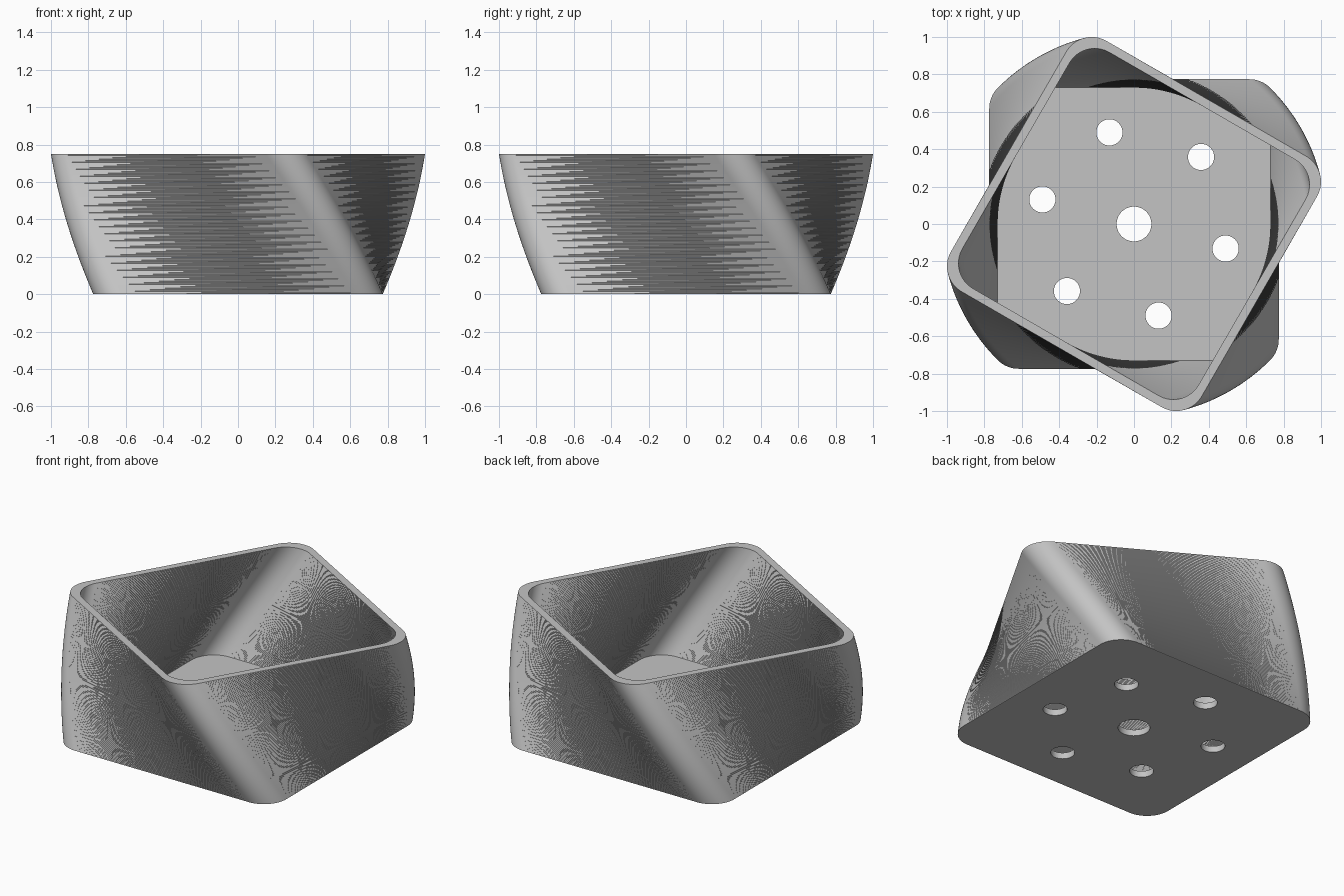
import bpy, bmesh
from math import sin, cos, pi, radians

cube = bpy.data.objects.get("Cube")
if cube:
    bpy.data.objects.remove(cube, do_unlink=True)

HEIGHT, FLOOR = 0.75, 0.04
OUTER, INNER, CORNER = 0.774, 0.729, 0.157
TWIST = radians(-30)
SLICES, CORNER_STEPS, HOLE_STEPS = 100, 16, 48

grey = bpy.data.materials.new("light_grey")
grey.use_nodes = True
grey.diffuse_color = (0.55, 0.55, 0.55, 1)
grey.node_tree.nodes["Principled BSDF"].inputs["Base Color"].default_value = grey.diffuse_color

bm = bmesh.new()


def rounded_square(half, angle):
    """Counter-clockwise outline of a rounded square, turned by angle."""
    points = []
    for corner in range(4):
        mid = pi / 4 + corner * pi / 2
        reach = (half - CORNER) * 2 ** 0.5
        for i in range(CORNER_STEPS + 1):
            a = mid - pi / 4 + i / CORNER_STEPS * pi / 2
            x = reach * cos(mid) + CORNER * cos(a)
            y = reach * sin(mid) + CORNER * sin(a)
            points.append((x * cos(angle) - y * sin(angle), x * sin(angle) + y * cos(angle)))
    return points


def ring(points, z):
    return [bm.verts.new((x, y, z)) for x, y in points]


def bridge(low, high):
    """Band of triangle pairs between two matching rings."""
    for i in range(len(low)):
        j = (i + 1) % len(low)
        bm.faces.new((low[i], low[j], high[j]))
        bm.faces.new((low[i], high[j], high[i]))


def twisted_wall(half, bottom):
    """Wall that turns steadily on its way up; returns its end rings."""
    rings = []
    for s in range(SLICES + 1):
        t = s / SLICES
        rings.append(ring(rounded_square(half, TWIST * t), bottom + (HEIGHT - bottom) * t))
    for low, high in zip(rings, rings[1:]):
        bridge(low, high)
    return rings[0], rings[-1]


def loop_edges(loop):
    edges = []
    for a, b in zip(loop, loop[1:] + loop[:1]):
        edges.append(bm.edges.get((a, b)) or bm.edges.new((a, b)))
    return edges


# Outer and inner walls, joined by the flat rim
outer_base, outer_top = twisted_wall(OUTER, 0)
inner_base, inner_top = twisted_wall(INNER, FLOOR)
bridge(outer_top, inner_top)

# Drain holes: one in the middle, six around it
holes = [(0, 0, 0.093)]
for k in range(6):
    a = radians(45 + 60 * k)
    holes.append((0.507 * cos(a), 0.507 * sin(a), 0.07))

under_edges, floor_edges = loop_edges(outer_base), loop_edges(inner_base)
for cx, cy, r in holes:
    circle = [(cx + r * cos(2 * pi * i / HOLE_STEPS), cy + r * sin(2 * pi * i / HOLE_STEPS))
              for i in range(HOLE_STEPS)]
    low, high = ring(circle, 0), ring(circle, FLOOR)
    bridge(low, high)
    under_edges += loop_edges(low)
    floor_edges += loop_edges(high)

# Underside and floor, pierced by the holes
bmesh.ops.triangle_fill(bm, edges=under_edges, use_beauty=True, normal=(0, 0, -1))
bmesh.ops.triangle_fill(bm, edges=floor_edges, use_beauty=True, normal=(0, 0, 1))
bmesh.ops.recalc_face_normals(bm, faces=bm.faces[:])

mesh = bpy.data.meshes.new("twisted_pot")
bm.to_mesh(mesh)
bm.free()
mesh.materials.append(grey)
pot = bpy.data.objects.new("twisted_pot", mesh)
bpy.context.collection.objects.link(pot)

# Smooth corners, crisp rim and holes
bpy.ops.object.select_all(action="DESELECT")
pot.select_set(True)
bpy.context.view_layer.objects.active = pot
bpy.ops.object.shade_smooth_by_angle(angle=radians(30))
